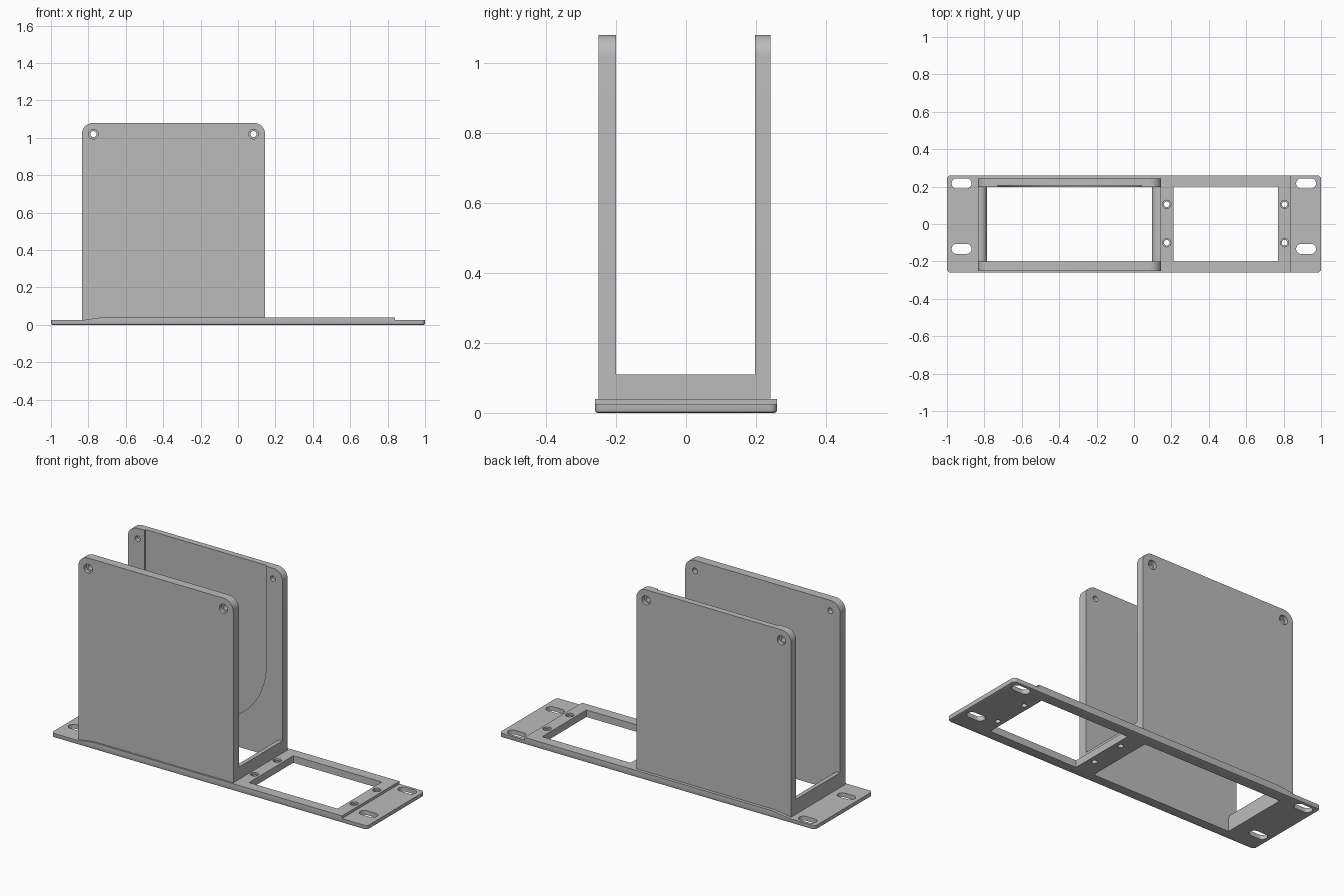
import bpy
import bmesh
from math import sin, cos, pi
from mathutils import Vector

cube = bpy.data.objects.get("Cube")
if cube:
    bpy.data.objects.remove(cube, do_unlink=True)

grey = bpy.data.materials.new("plain grey")
grey.use_nodes = True
colour = (0.5, 0.5, 0.5, 1)
grey.diffuse_color = colour
grey.node_tree.nodes["Principled BSDF"].inputs["Base Color"].default_value = colour


def arc(cx, cy, rx, ry, start, end, n=10):
    """Points on an arc, angles in quarter turns."""
    angles = [(start + (end - start) * i / n) * pi / 2 for i in range(n + 1)]
    return [(cx + rx * cos(a), cy + ry * sin(a)) for a in angles]


def rounded(x0, x1, y0, y1, r, n=8):
    """Outline of a rectangle with round corners."""
    corners = [(x1 - r, y1 - r), (x0 + r, y1 - r), (x0 + r, y0 + r), (x1 - r, y0 + r)]
    return [p for q, (x, y) in enumerate(corners) for p in arc(x, y, r, r, q, q + 1, n)]


def box(x0, x1, y0, y1):
    return [(x0, y0), (x1, y0), (x1, y1), (x0, y1)]


def prism(name, outline, a, b, axis="Z"):
    """Extrude an outline from a to b along z (outline xy) or y (outline xz)."""
    bm = bmesh.new()
    pos = (lambda u, v, w: (u, v, w)) if axis == "Z" else (lambda u, v, w: (u, w, v))
    face = bm.faces.new([bm.verts.new(pos(u, v, a)) for u, v in outline])
    extruded = bmesh.ops.extrude_face_region(bm, geom=[face])["geom"]
    moved = [e for e in extruded if isinstance(e, bmesh.types.BMVert)]
    bmesh.ops.translate(bm, verts=moved, vec=Vector(pos(0, 0, b - a)))
    bmesh.ops.remove_doubles(bm, verts=bm.verts, dist=1e-5)
    bmesh.ops.recalc_face_normals(bm, faces=bm.faces)
    mesh = bpy.data.meshes.new(name)
    bm.to_mesh(mesh)
    bm.free()
    mesh.materials.append(grey)
    obj = bpy.data.objects.new(name, mesh)
    bpy.context.collection.objects.link(obj)
    return obj


def apply_modifiers(obj):
    bpy.context.view_layer.update()
    mesh = bpy.data.meshes.new_from_object(
        obj.evaluated_get(bpy.context.evaluated_depsgraph_get()))
    obj.modifiers.clear()
    obj.data = mesh


def cut(obj, cutters):
    for cutter in cutters:
        mod = obj.modifiers.new("cut", "BOOLEAN")
        mod.operation = "DIFFERENCE"
        mod.solver = "EXACT"
        mod.object = cutter
    apply_modifiers(obj)


# Mounting plate with a softened lower edge
plate = prism("mounting_plate", rounded(-1, 1, -0.26, 0.26, 0.02), 0, 0.025)
bm = bmesh.new()
bm.from_mesh(plate.data)
rim = [e for e in bm.edges if all(v.co.z < 0.001 for v in e.verts)]
bmesh.ops.bevel(bm, geom=rim, offset=0.008, segments=2, profile=0.5, affect="EDGES")
bm.to_mesh(plate.data)
bm.free()

# Raised deck with a ramp at one end
deck = prism("raised_deck",
             [(-0.835, 0.025), (0.84, 0.025), (0.84, 0.04), (-0.73, 0.04)],
             -0.26, 0.26, "Y")

# Openings, slots and screw holes through the plate and deck
cutters = [prism("sleeve_opening", box(-0.785, 0.095, -0.2, 0.197), -0.1, 0.2),
           prism("module_opening", box(0.21, 0.77, -0.2, 0.2), -0.1, 0.2)]
for x in (-0.922, 0.92):
    for y in (0.217, -0.133):
        cutters.append(prism("slot", rounded(x - 0.053, x + 0.053, y - 0.027, y + 0.027, 0.0265),
                             -0.1, 0.2))
for x in (0.175, 0.805):
    for y in (-0.1, 0.105):
        cutters.append(prism("screw_hole", arc(x, y, 0.015, 0.015, 0, 4, 24), -0.1, 0.2))
        cutters.append(prism("screw_seat", arc(x, y, 0.022, 0.022, 0, 4, 24), 0.03, 0.2))
for part in (plate, deck):
    cut(part, cutters)

# Tall walls with rounded top corners
left, right, top, radius = -0.835, 0.145, 1.08, 0.06
wall_outline = ([(left, 0.02), (right, 0.02)]
                + arc(right - radius, top - radius, radius, radius, 0, 1)
                + arc(left + radius, top - radius, radius, radius, 1, 2))
front_wall = prism("front_wall", wall_outline, -0.25, -0.2, "Y")
back_wall = prism("back_wall", wall_outline, 0.197, 0.242, "Y")

# Screw holes with outer counterbores, and a shallow recess inside the back wall
holes = []
for x in (-0.773, 0.083):
    holes.append(prism("wall_hole", arc(x, 1.02, 0.016, 0.016, 0, 4, 24), -0.4, 0.4, "Y"))
    for y0, y1 in ((-0.4, -0.23), (0.222, 0.4)):
        holes.append(prism("counterbore", arc(x, 1.02, 0.026, 0.026, 0, 4, 24), y0, y1, "Y"))
recess = prism("recess", [(0.04, 1.2), (-0.73, 1.2)]
               + arc(-0.345, 0.51, 0.385, 0.385, 2, 4, 32), 0.1, 0.207, "Y")
cut(front_wall, holes)
cut(back_wall, holes + [recess])

# Low cross bars joining the walls, rounded on the inner top edge
bars = []
for name, outer, inward in (("left_end_bar", left, 1), ("right_end_bar", right, -1)):
    profile = [(0, 0.02), (0.05, 0.02)] + arc(0.01, 0.07, 0.04, 0.04, 0, 1) + [(0, 0.11)]
    outline = [(outer + inward * u, z) for u, z in profile]
    bars.append(prism(name, outline, -0.2, 0.197, "Y"))

for helper in cutters + holes + [recess]:
    bpy.data.objects.remove(helper, do_unlink=True)

# Smooth the rounded edges, keep the corners sharp
bpy.ops.object.select_all(action="DESELECT")
for part in [plate, deck, front_wall, back_wall] + bars:
    part.select_set(True)
    bpy.context.view_layer.objects.active = part
bpy.ops.object.shade_smooth_by_angle()
